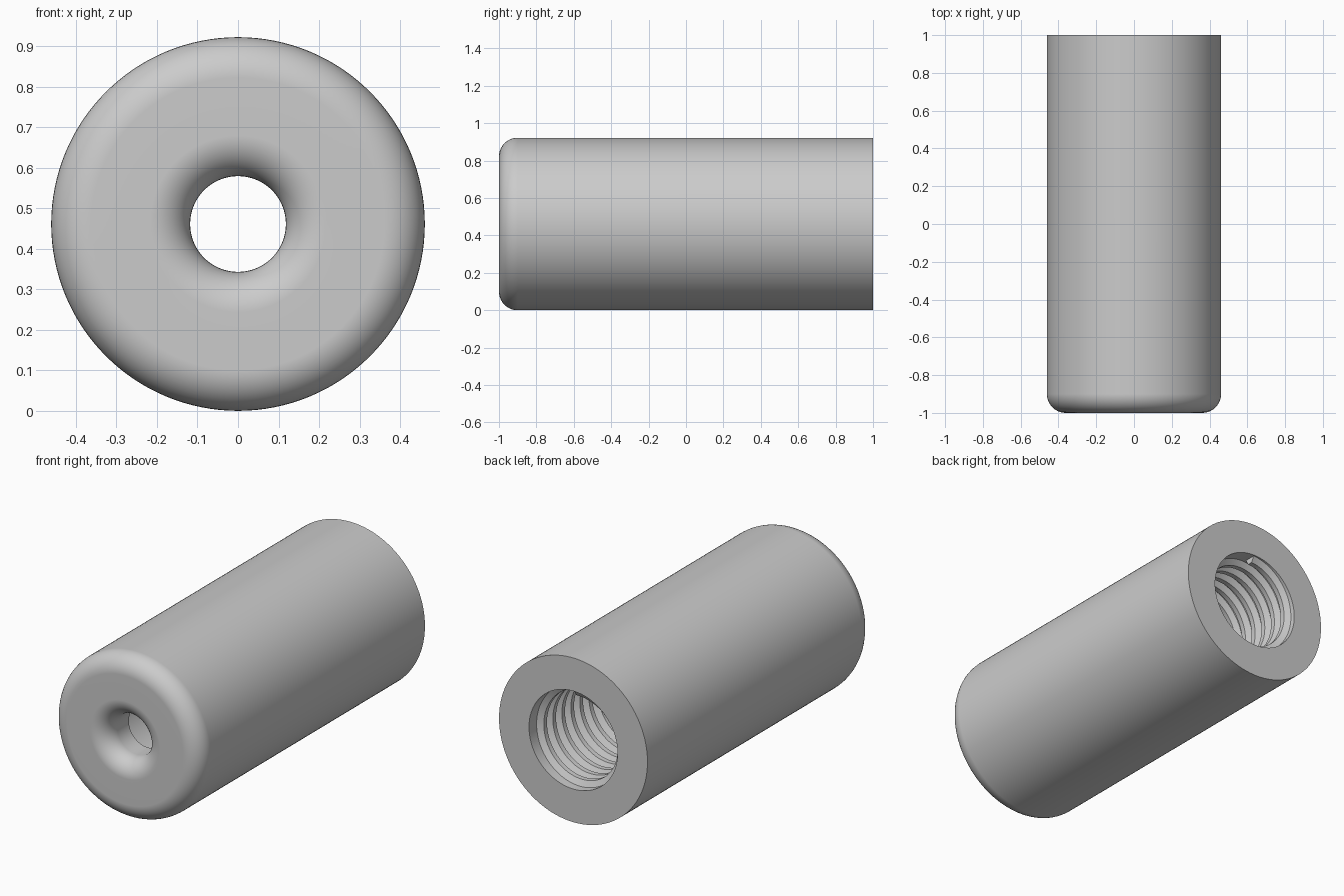
import bpy, bmesh
from math import sin, cos, pi, radians
from mathutils import Vector

cube = bpy.data.objects.get("Cube")
if cube:
    bpy.data.objects.remove(cube, do_unlink=True)

R, HOLE, BORE, FILLET = 0.461, 0.118, 0.275, 0.1
SEGMENTS = 128

grey = bpy.data.materials.new("plain_grey")
grey.use_nodes = True
colour = (0.6, 0.6, 0.6, 1)
grey.diffuse_color = colour
grey.node_tree.nodes["Principled BSDF"].inputs["Base Color"].default_value = colour


def finish(name, bm):
    """Turn a bmesh into a smooth shaded grey object."""
    bmesh.ops.recalc_face_normals(bm, faces=bm.faces)
    mesh = bpy.data.meshes.new(name)
    bm.to_mesh(mesh)
    bm.free()
    mesh.materials.append(grey)
    obj = bpy.data.objects.new(name, mesh)
    bpy.context.collection.objects.link(obj)
    bpy.ops.object.select_all(action="DESELECT")
    obj.select_set(True)
    bpy.context.view_layer.objects.active = obj
    bpy.ops.object.shade_smooth_by_angle(angle=radians(30))
    obj.modifiers.new("flat_ends", "WEIGHTED_NORMAL").keep_sharp = True
    return obj


def arc(radius, y, start, end, steps=10):
    """Quarter round of the profile, as (radius, y) points."""
    angles = [start + (end - start) * i / steps for i in range(steps + 1)]
    return [(radius + FILLET * cos(a), y + FILLET * sin(a)) for a in angles]


# Sleeve: closed profile revolved about the y axis
front = -1 + FILLET
profile = [(BORE, 1), (R, 1)]
profile += arc(R - FILLET, front, 0, -pi / 2)
profile += arc(HOLE + FILLET, front, -pi / 2, -pi)
profile += [(HOLE, -0.8), (BORE, -0.8)]

bm = bmesh.new()
verts = [bm.verts.new((r, y, R)) for r, y in profile]
edges = [bm.edges.new((a, b)) for a, b in zip(verts, verts[1:] + verts[:1])]
bmesh.ops.spin(bm, geom=verts + edges, cent=(0, 0, R), axis=(0, 1, 0),
               angle=2 * pi, steps=SEGMENTS, use_duplicate=False)
bmesh.ops.remove_doubles(bm, verts=bm.verts, dist=0.0001)
finish("sleeve", bm)

# Internal thread: trapezoid ridge swept along a right-handed helix
PITCH, TURNS, STEPS = 0.08, 7, 96
section = [(0.003, -0.034), (-0.032, -0.014), (-0.032, 0.014), (0.003, 0.034)]
bm = bmesh.new()
rings = []
for i in range(TURNS * STEPS + 1):
    t = 2 * pi * i / STEPS
    y = 0.96 - PITCH * (TURNS - i / STEPS)
    rings.append([bm.verts.new(Vector(((BORE + dr) * sin(t), y + dy,
                                       R + (BORE + dr) * cos(t))))
                  for dr, dy in section])
for a, b in zip(rings, rings[1:]):
    for j in range(4):
        k = (j + 1) % 4
        bm.faces.new((a[j], a[k], b[k], b[j]))
bm.faces.new(rings[0])
bm.faces.new(rings[-1])
finish("internal_thread", bm)
